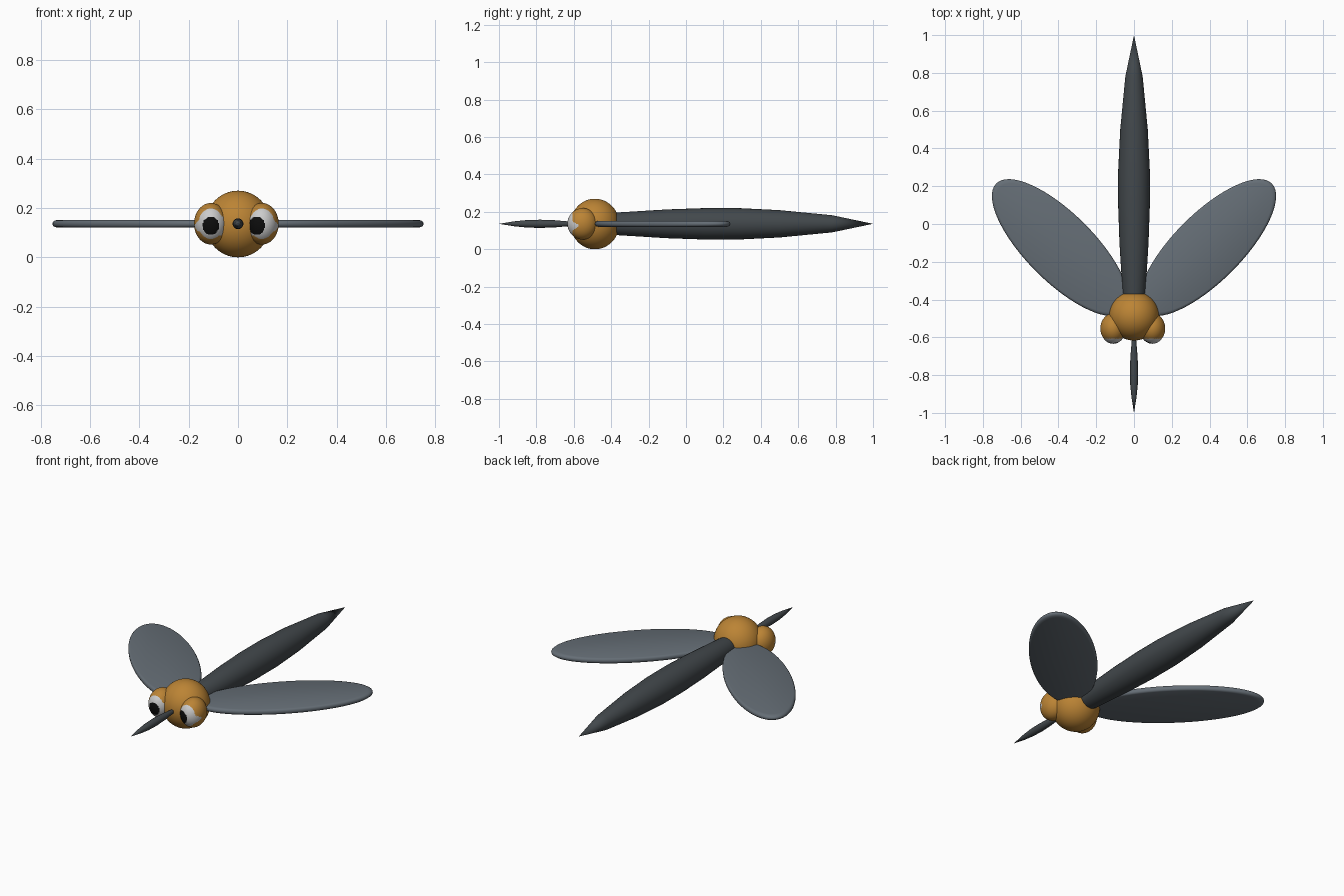
import bpy, bmesh, math
from mathutils import Matrix, Vector

if "Cube" in bpy.data.objects:
    bpy.data.objects.remove(bpy.data.objects["Cube"])

Z = 0.136  # height of the body axis


def mat(name, rgb):
    m = bpy.data.materials.new(name)
    m.diffuse_color = (*rgb, 1)
    m.use_nodes = True
    m.node_tree.nodes["Principled BSDF"].inputs["Base Color"].default_value = m.diffuse_color
    return m


ORANGE = mat("orange", (0.5, 0.23, 0.035))
DARK = mat("dark_grey", (0.055, 0.065, 0.072))
WING = mat("wing_grey", (0.13, 0.155, 0.18))
WHITE = mat("white", (0.8, 0.8, 0.8))
BLACK = mat("black", (0.004, 0.004, 0.004))


def finish(bm, name, *mats):
    bmesh.ops.recalc_face_normals(bm, faces=bm.faces)
    me = bpy.data.meshes.new(name)
    bm.to_mesh(me)
    bm.free()
    for m in mats:
        me.materials.append(m)
    ob = bpy.data.objects.new(name, me)
    bpy.context.collection.objects.link(ob)
    for o in bpy.context.selected_objects:
        o.select_set(False)
    ob.select_set(True)
    bpy.context.view_layer.objects.active = ob
    bpy.ops.object.shade_smooth_by_angle(angle=math.radians(40))
    return ob


def lathe(profile, matrix, n=32):
    """Revolve (distance, radius) points about local z, then place them."""
    bm = bmesh.new()
    vs = [bm.verts.new((r, 0, d)) for d, r in profile]
    es = [bm.edges.new(p) for p in zip(vs, vs[1:])]
    bmesh.ops.spin(bm, geom=vs + es, axis=(0, 0, 1), cent=(0, 0, 0),
                   angle=2 * math.pi, steps=n)
    bmesh.ops.remove_doubles(bm, verts=bm.verts, dist=1e-5)
    bmesh.ops.transform(bm, matrix=matrix, verts=bm.verts)
    return bm


def ellipsoid(center, radii, u=64, v=48):
    bm = bmesh.new()
    bmesh.ops.create_uvsphere(
        bm, u_segments=u, v_segments=v, radius=1,
        matrix=Matrix.Translation(center) @ Matrix.Diagonal((*radii, 1)))
    return bm


# Head
finish(ellipsoid((0, -0.487, 0.135), (0.132, 0.13, 0.135), 48, 32), "head", ORANGE)

# Abdomen and proboscis: spindles along y
ALONG_Y = Matrix.Translation((0, 0, Z)) @ Matrix.Rotation(-math.pi / 2, 4, 'X')
finish(lathe([(-0.5, 0), (-0.45, 0.045), (-0.36, 0.061), (-0.1, 0.077), (0.1, 0.084),
              (0.28, 0.084), (0.5, 0.073), (0.78, 0.046), (1.0, 0)], ALONG_Y),
       "abdomen", DARK)
finish(lathe([(-1.0, 0), (-0.92, 0.013), (-0.85, 0.02), (-0.78, 0.022), (-0.7, 0.019),
              (-0.62, 0.012), (-0.52, 0)], ALONG_Y, 20),
       "proboscis", DARK)

# Eyes: lid shell with an almond opening, eyeball and pupil behind it
for side, cx, pupil_x, label in ((-1, -0.11, -0.11, "left"), (1, 0.097, 0.076, "right")):
    c, r = Vector((cx, -0.553, Z)), (0.068, 0.08, 0.084)

    lid = ellipsoid(c, r, 96, 72)
    opening = []
    for f in lid.faces:
        p = f.calc_center_median()
        u = side * (p.x - cx) / r[0]
        half = 0.039 * math.sqrt(max(0, 1 - ((u + 0.4) / 1.36) ** 2))
        if p.y < c.y - 0.018 and abs(p.z - 0.127) < half:
            opening.append(f)
    bmesh.ops.delete(lid, geom=opening, context='FACES')
    finish(lid, label + "_eyelid", ORANGE)

    ball = ellipsoid(c + Vector((0, -0.003, 0)), [k * 0.975 for k in r], 96, 72)
    for f in ball.faces:
        p = f.calc_center_median()
        if p.y < c.y and math.hypot((p.x - pupil_x) / 0.033, (p.z - 0.128) / 0.037) < 1:
            f.material_index = 1
    finish(ball, label + "_eyeball", WHITE, BLACK)

# Wings: flat elliptical discs with a rounded rim, angled 45 degrees back
RIM = [(-0.016, 0), (-0.016, 0.94), (-0.013, 0.975), (-0.007, 0.995), (0, 1.0),
       (0.007, 0.995), (0.013, 0.975), (0.016, 0.94), (0.016, 0)]
for side, label in ((-1, "left"), (1, "right")):
    place = (Matrix.Translation((side * 0.39, -0.125, Z))
             @ Matrix.Rotation(side * math.pi / 4, 4, 'Z')
             @ Matrix.Diagonal((0.48, 0.18, 1, 1)))
    finish(lathe(RIM, place, 64), label + "_wing", WING)
